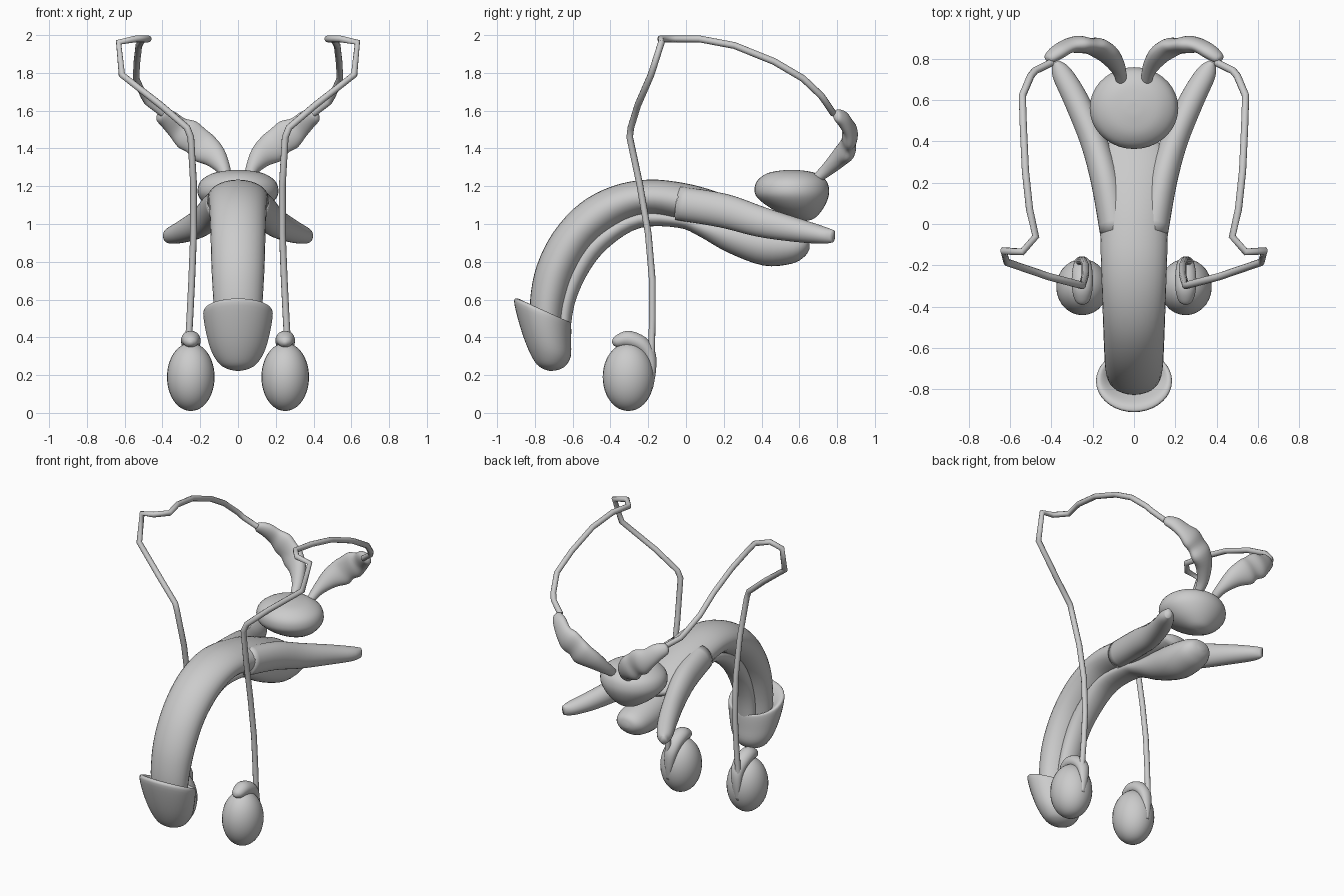
import bpy, bmesh, math
from mathutils import Vector as V


def catmull(a, b, c, d, t):
    return 0.5 * (2 * b + (c - a) * t + (2 * a - 5 * b + 4 * c - d) * t * t
                  + (3 * b - a - 3 * c + d) * t ** 3)


def loft(name, rings, sub=4, sides=28, mirror=False):
    """Skin elliptical rings (centre, half axis u, half axis v), smoothed along the length."""
    dense = []
    last = len(rings) - 1
    for i in range(last):
        ks = [rings[max(0, min(last, i + o))] for o in (-1, 0, 1, 2)]
        for s in range(sub):
            dense.append([catmull(*[k[j] for k in ks], s / sub) for j in range(3)])
    dense.append(rings[-1])
    bm = bmesh.new()
    loops = []
    for c, u, v in dense:
        loops.append([bm.verts.new(c + u * math.cos(a) + v * math.sin(a))
                      for a in (2 * math.pi * k / sides for k in range(sides))])
    for p, q in zip(loops, loops[1:]):
        for k in range(sides):
            n = (k + 1) % sides
            bm.faces.new((p[k], p[n], q[n], q[k]))
    bm.faces.new(loops[0])
    bm.faces.new(loops[-1])
    bmesh.ops.recalc_face_normals(bm, faces=bm.faces)
    for f in bm.faces:
        f.smooth = True
    me = bpy.data.meshes.new(name)
    bm.to_mesh(me)
    bm.free()
    ob = bpy.data.objects.new(name, me)
    bpy.context.collection.objects.link(ob)
    if mirror:
        ob.modifiers.new("mirror", 'MIRROR').use_mirror_merge = False
    return ob


def section(y1, z1, y2, z2, hw):
    """Ring on the centre plane given its two profile points and half width."""
    a, b = V((0, y1, z1)), V((0, y2, z2))
    return ((a + b) / 2, (a - b) / 2, V((hw, 0, 0)))


def flat(x, y, z, rx, ry):
    return (V((x, y, z)), V((rx, 0, 0)), V((0, ry, 0)))


def tube(pts, side):
    """Rings from (x, y, z, width, thickness) with the width near the side direction."""
    out = []
    for i, p in enumerate(pts):
        d = (V(pts[min(i + 1, len(pts) - 1)][:3]) - V(pts[max(i - 1, 0)][:3])).normalized()
        u = V(side)
        u = (u - d * u.dot(d)).normalized()
        out.append((V(p[:3]), u * p[3], d.cross(u) * p[4]))
    return out


# Curved main shaft
loft("shaft", [section(*r) for r in (
    (-.82, .45, -.66, .42, .12), (-.825, .6, -.64, .57, .13), (-.79, .78, -.585, .74, .14),
    (-.70, .96, -.49, .89, .145), (-.56, 1.11, -.37, .985, .15), (-.39, 1.2, -.25, 1.04, .155),
    (-.2, 1.235, -.15, 1.045, .16), (0, 1.215, -.02, 1.015, .165), (.18, 1.165, .16, .98, .175),
    (.34, 1.10, .32, .98, .16), (.42, 1.07, .41, 1.0, .10))])

# Diverging rear roots of the shaft
loft("shaft_root", tube(((.09, -.04, 1.11, .075, .09), (.135, .2, 1.07, .072, .09),
                         (.195, .4, 1.01, .065, .08), (.28, .6, .965, .06, .062),
                         (.35, .73, .94, .048, .045), (.378, .78, .935, .02, .032)),
                        (1, 0, 0)), mirror=True)

# Lower tube with swollen rear bulb
loft("lower_tube_and_bulb", [section(*r) for r in (
    (-.68, .42, -.62, .36, .06), (-.68, .58, -.59, .575, .07), (-.61, .8, -.51, .755, .075),
    (-.48, .96, -.40, .885, .08), (-.27, 1.07, -.24, .98, .08), (-.03, 1.06, -.04, .98, .08),
    (.1, 1.03, .07, .935, .085), (.27, 1.02, .22, .85, .10), (.44, 1.0, .41, .78, .12),
    (.58, .97, .56, .79, .11), (.64, .94, .63, .83, .075), (.655, .90, .655, .87, .02))])

# Bell-shaped tip with rolled rim
loft("tip_bell", [section(*r) for r in (
    (-.82, .53, -.67, .44, .11), (-.86, .585, -.64, .47, .145), (-.89, .605, -.615, .48, .17),
    (-.91, .59, -.608, .46, .184), (-.885, .48, -.608, .38, .17), (-.845, .36, -.61, .30, .142),
    (-.80, .27, -.635, .252, .10), (-.76, .235, -.67, .23, .055),
    (-.72, .222, -.71, .222, .008))], sides=36)

# Rounded gland
loft("gland", [flat(0, *r) for r in (
    (.62, 1.015, .01, .01), (.62, 1.03, .07, .06), (.59, 1.08, .15, .135),
    (.565, 1.14, .205, .188), (.56, 1.19, .213, .197), (.56, 1.235, .19, .178),
    (.56, 1.27, .13, .125), (.56, 1.284, .05, .05), (.56, 1.286, .005, .005))], sides=36)

# Lobed vesicles behind the gland
loft("vesicle", tube(((.06, .69, 1.24, .025, .025), (.075, .75, 1.29, .036, .036),
                      (.12, .815, 1.355, .062, .045), (.18, .855, 1.40, .083, .045),
                      (.22, .862, 1.44, .078, .038), (.27, .868, 1.475, .083, .042),
                      (.32, .86, 1.51, .062, .034), (.37, .83, 1.555, .052, .034),
                      (.41, .80, 1.575, .035, .025), (.42, .79, 1.58, .01, .01)),
                     (-1, 0, 1)), mirror=True)

# Egg-shaped testes
loft("testis", [flat(.25, -.305, .19 - .18 * math.cos(t),
                     .001 + .125 * math.sin(t), .001 + .135 * math.sin(t))
                for t in (math.pi * k / 12 for k in range(13))], sub=2, mirror=True)

# Cap running over the top and down the back of each testis
loft("testis_cap", tube(((.25, -.388, .365, .008, .008), (.25, -.37, .375, .035, .03),
                         (.25, -.31, .39, .05, .045), (.25, -.24, .365, .05, .043),
                         (.25, -.195, .31, .042, .035), (.255, -.18, .23, .03, .022),
                         (.26, -.19, .13, .015, .015)), (1, 0, 0)), mirror=True)

# Long thin ducts
path = ((.27, -.185, .24), (.255, -.178, .5), (.245, -.178, .7), (.235, -.20, .95),
        (.235, -.245, 1.21), (.25, -.298, 1.46), (.27, -.292, 1.51), (.41, -.255, 1.63),
        (.615, -.185, 1.79), (.632, -.13, 1.962), (.54, -.135, 1.98), (.475, -.06, 1.98),
        (.505, .07, 1.98), (.525, .256, 1.945), (.535, .467, 1.86), (.54, .62, 1.77),
        (.50, .715, 1.68), (.48, .74, 1.645), (.40, .78, 1.585))
for s, side in ((1, "right"), (-1, "left")):
    cu = bpy.data.curves.new("duct_" + side, 'CURVE')
    cu.dimensions = '3D'
    cu.bevel_depth = .018
    cu.bevel_resolution = 3
    cu.use_fill_caps = True
    sp = cu.splines.new('POLY')
    sp.points.add(len(path) - 1)
    for p, (x, y, z) in zip(sp.points, path):
        p.co = (s * x, y, z, 1)
    sp.use_smooth = True
    bpy.context.collection.objects.link(bpy.data.objects.new("duct_" + side, cu))
